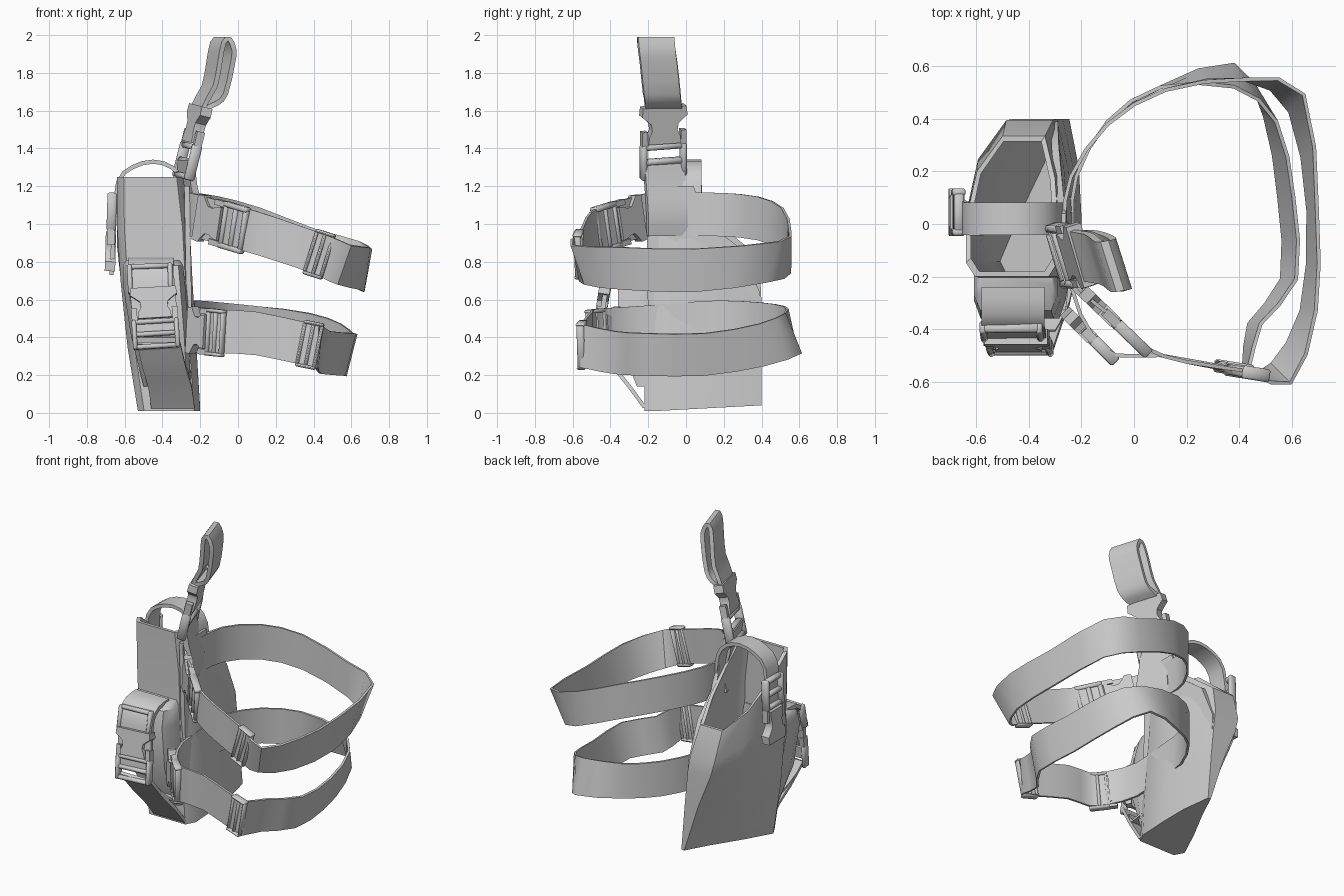
import bpy, bmesh
from mathutils import Vector, Matrix

if "Cube" in bpy.data.objects:
    bpy.data.objects.remove(bpy.data.objects["Cube"])

GREY = (0.6, 0.6, 0.6, 1)
mat = bpy.data.materials.new("plain_grey")
mat.use_nodes = True
mat.diffuse_color = GREY
bsdf = next(n for n in mat.node_tree.nodes if n.type == 'BSDF_PRINCIPLED')
bsdf.inputs["Base Color"].default_value = GREY


def finish(name, bm, angle=0.7):
    bmesh.ops.recalc_face_normals(bm, faces=bm.faces)
    me = bpy.data.meshes.new(name)
    bm.to_mesh(me)
    bm.free()
    me.materials.append(mat)
    ob = bpy.data.objects.new(name, me)
    bpy.context.collection.objects.link(ob)
    bpy.ops.object.select_all(action='DESELECT')
    ob.select_set(True)
    bpy.context.view_layer.objects.active = ob
    bpy.ops.object.shade_smooth_by_angle(angle=angle)


def loft(name, rings, closed=False, angle=0.7):
    """Skin a list of equal-length point rings."""
    bm = bmesh.new()
    vs = [[bm.verts.new(p) for p in r] for r in rings]
    n = len(rings[0])
    for i in range(len(vs) if closed else len(vs) - 1):
        a, b = vs[i], vs[(i + 1) % len(vs)]
        for j in range(n):
            k = (j + 1) % n
            bm.faces.new((a[j], a[k], b[k], b[j]))
    if not closed:
        bm.faces.new(vs[0])
        bm.faces.new(vs[-1])
    finish(name, bm, angle)


def ribbon(name, pts, width, across=(0, 0, 1), t=0.014, closed=False):
    """Flat webbing swept along a path; points are x, y, z and an optional x, y lean."""
    p = [Vector((*q, 0, 0)[:5]) for q in pts]
    n = len(p)
    at = lambda i: p[i % n] if closed else p[max(0, min(n - 1, i))]
    path = []
    for i in range(n):
        path.append(p[i])
        if closed or i < n - 1:
            path.append((at(i) + at(i + 1)) * 0.5625 - (at(i - 1) + at(i + 2)) * 0.0625)
    m = len(path)
    spine = [Vector(q[:3]) for q in path]
    rings = []
    for i, c in enumerate(spine):
        w = (Vector(across) + Vector((*path[i][3:], 0))).normalized() * width / 2
        if closed:
            d = spine[(i + 1) % m] - spine[i - 1]
        else:
            d = spine[min(i + 1, m - 1)] - spine[max(i - 1, 0)]
        nrm = d.cross(w).normalized() * t / 2
        rings.append([c + w + nrm, c - w + nrm, c - w - nrm, c + w - nrm])
    loft(name, rings, closed)


def frame(origin, u, v):
    u, v = Vector(u).normalized(), Vector(v).normalized()
    n = u.cross(v).normalized()
    u = v.cross(n)
    m = Matrix((u, v, n)).transposed().to_4x4()
    m.translation = Vector(origin)
    return m


def add_box(bm, m, c, s):
    r = bmesh.ops.create_cube(bm, size=1)
    bmesh.ops.transform(bm, verts=r['verts'],
                        matrix=m @ Matrix.Translation(c) @ Matrix.Diagonal((*s, 1)))


def ladder(name, m, w, l, t=0.04, bars=2, v0=0.0):
    """Strap adjuster: two rails joined by crossbars."""
    bm = bmesh.new()
    r = min(w, l) * 0.16
    for s in (-1, 1):
        add_box(bm, m, (s * (w - r) / 2, v0, 0), (r, l, t))
    for i in range(bars):
        v = -(l - r) / 2 + i * (l - r) / (bars - 1)
        add_box(bm, m, (0, v0 + v, 0), (w - r, r, t * 0.8))
    bmesh.ops.bevel(bm, geom=bm.edges[:], offset=t * 0.15, segments=1, affect='EDGES')
    finish(name, bm, 0.9)


def buckle(name, origin, u, v, w, l, t=0.05):
    """Side-release buckle: scooped socket above a ladder end."""
    m = frame(origin, u, v)
    half = [(0.36, 0), (0.34, 0.1), (0.28, 0.18), (0.3, 0.27),
            (0.42, 0.34), (0.5, 0.38), (0.48, 0.5)]
    outline = half + [(-a, b) for a, b in reversed(half)]
    bm = bmesh.new()
    lo = [bm.verts.new(m @ Vector((a * w, b * l, -t / 2))) for a, b in outline]
    hi = [bm.verts.new(m @ Vector((a * w, b * l, t / 2))) for a, b in outline]
    bm.faces.new(lo)
    bm.faces.new(hi)
    for i in range(len(lo)):
        j = (i + 1) % len(lo)
        bm.faces.new((lo[i], lo[j], hi[j], hi[i]))
    # side prongs that fill the scoops
    for s in (-1, 1):
        add_box(bm, m, (s * w * 0.43, l * 0.07, 0), (w * 0.12, l * 0.2, t * 0.7))
    finish(name + "_socket", bm, 0.6)
    ladder(name + "_ladder", m, w, l * 0.48, t * 0.9, 3, -l * 0.25)


# --- holster shell: wedge-shaped foot, shoulder, and a mouth sloping to the back ---
SHAPE = [(0, .1), (.1, 0), (.9, 0), (1, .1), (1, .4), (.97, .7),
         (.86, 1), (.4, 1), (.12, .75), (0, .4)]


def shell_ring(z, x0, x1, y0, y1, slope, wedge, inset=0.0):
    x0, x1, y0, y1 = x0 + inset, x1 - inset, y0 + inset, y1 - inset
    ring = []
    for a, b in SHAPE:
        back = max(0, b - .1) / .9
        a += wedge * back * max(0, .84 - a)
        ring.append(Vector((x0 + a * (x1 - x0), y0 + b * (y1 - y0), z - slope * back)))
    return ring


levels = [(.01, -.53, -.2, -.22, .4, -.03, .9), (.35, -.585, -.22, -.22, .4, 0, .45),
          (.68, -.62, -.24, -.21, .4, .1, .05), (.98, -.64, -.255, -.2, .395, .3, 0),
          (1.25, -.64, -.29, -.2, .335, .38, 0)]
outer = [shell_ring(*lv) for lv in levels]
inner = [shell_ring(*lv, inset=.02) for lv in reversed(levels)]
for p in inner[-1]:
    p.z += .03
loft("holster_shell", outer + inner)

# --- flat panel lying against the leg ---
side = [(-.21, 1.2), (.04, 1.2), (.12, 1.0), (.29, .87), (.39, .64), (.39, .4), (-.2, .4)]
loft("leg_panel", [[(-.235 - .03 * min(1, z / .8) + dx - .1 * max(0, y), y, z)
                    for y, z in side] for dx in (-.02, .008)])

# --- front pouch with its flap, buckle and tail ---
BOX = [(0, .4), (.08, 0), (.92, 0), (1, .4), (1, 1), (0, 1)]


def pouch_ring(z, x0, x1, y0, y1):
    return [(x0 + a * (x1 - x0), y0 + b * (y1 - y0), z) for a, b in BOX]


loft("front_pouch", [pouch_ring(.14, -.5, -.25, -.26, -.18),
                     pouch_ring(.4, -.565, -.26, -.36, -.18),
                     pouch_ring(.68, -.61, -.28, -.36, -.18),
                     pouch_ring(.78, -.61, -.29, -.33, -.18),
                     pouch_ring(.81, -.59, -.31, -.27, -.18)])
ribbon("pouch_flap", [(-.46, -.24, .81), (-.46, -.34, .8), (-.46, -.4, .74),
                      (-.45, -.43, .62), (-.43, -.46, .4)], .24, (1, 0, 0), .025)
buckle("pouch_buckle", (-.44, -.455, .5), (1, 0, .06), (-.06, .16, 1), .25, .33, .06)
ladder("pouch_top_adjuster", frame((-.465, -.41, .71), (1, 0, .04), (-.04, .25, 1)),
       .24, .16, .05, 2)
ribbon("pouch_tail", [(-.42, -.47, .37), (-.39, -.38, .24), (-.36, -.3, .14),
                      (-.345, -.22, .03)], .23, (1, 0, 0), .02)
ribbon("pouch_lower_loop", [(-.41, -.41, .3), (-.37, -.33, .21), (-.36, -.22, .22)],
       .22, (1, 0, 0), .015)

# --- retention strap arching over the mouth to the outer side ---
ribbon("retention_strap", [(-.27, .02, 1.05), (-.29, .02, 1.22), (-.35, .02, 1.3),
                           (-.45, .02, 1.33), (-.56, .02, 1.3), (-.635, .02, 1.22),
                           (-.655, .03, 1.0), (-.67, .03, .73)], .125, (0, 1, 0), .022)
buckle("retention_buckle", (-.672, .045, .96), (0, 1, 0), (-.03, 0, -1), .18, .42, .055)

# --- hanging belt clip ---
ACROSS = (.3, -.95, 0)
ribbon("hanger_strap", [(-.25, -.1, .94), (-.235, -.1, 1.06), (-.265, -.11, 1.2),
                        (-.28, -.12, 1.34)], .22, ACROSS, .035)
buckle("hanger_buckle", (-.245, -.12, 1.43), ACROSS, (.25, 0, 1), .25, .4, .06)
ribbon("hanger_loop", [(-.21, -.12, 1.62), (-.15, -.13, 1.73), (-.125, -.145, 1.86),
                       (-.105, -.16, 1.96), (-.075, -.16, 1.98), (-.05, -.155, 1.92),
                       (-.06, -.145, 1.84), (-.095, -.13, 1.69), (-.14, -.12, 1.64)],
       .2, ACROSS, .026, closed=True)

# --- two leg bands, sloping down away from the holster ---
upper = [(-.25, -.2, 1.05), (-.1, -.34, 1.01), (.04, -.47, .97), (.2, -.525, .92),
         (.43, -.56, .84), (.56, -.57, .785, .35, -.35), (.665, -.33, .765, .25, 0),
         (.68, .05, .755, .15, 0), (.62, .46, .8, .25, .3), (.42, .55, .855),
         (.12, .51, .97), (-.1, .38, 1.03), (-.24, .18, 1.05), (-.265, 0, 1.05)]
lower = [(-.235, -.25, .45), (-.16, -.42, .44), (-.07, -.5, .43), (.1, -.5, .42),
         (.38, -.55, .36), (.43, -.53, .35, .1, 0), (.46, -.38, .32, .2, 0),
         (.59, -.21, .31, .25, 0), (.58, .1, .31, .25, 0), (.52, .4, .36, .2, -.1),
         (.38, .565, .42, 0, -.4), (.1, .52, .45), (-.1, .39, .47),
         (-.22, .18, .48), (-.235, 0, .47)]
ribbon("upper_leg_band", upper, .23, closed=True)
ribbon("lower_leg_band", lower, .23, closed=True)

UP = (0, 0, 1)
buckle("upper_band_buckle", (-.085, -.36, 1.0), UP, (-.27, .26, .08), .25, .36)
buckle("lower_band_buckle", (-.165, -.43, .43), UP, (-.18, .18, .02), .25, .26)
ladder("upper_band_slider", frame((.43, -.565, .84), UP, (.25, -.04, -.08)), .25, .11, .05, 3)
ladder("lower_band_slider", frame((.38, -.55, .36), UP, (.25, -.04, -.05)), .25, .11, .05, 3)
